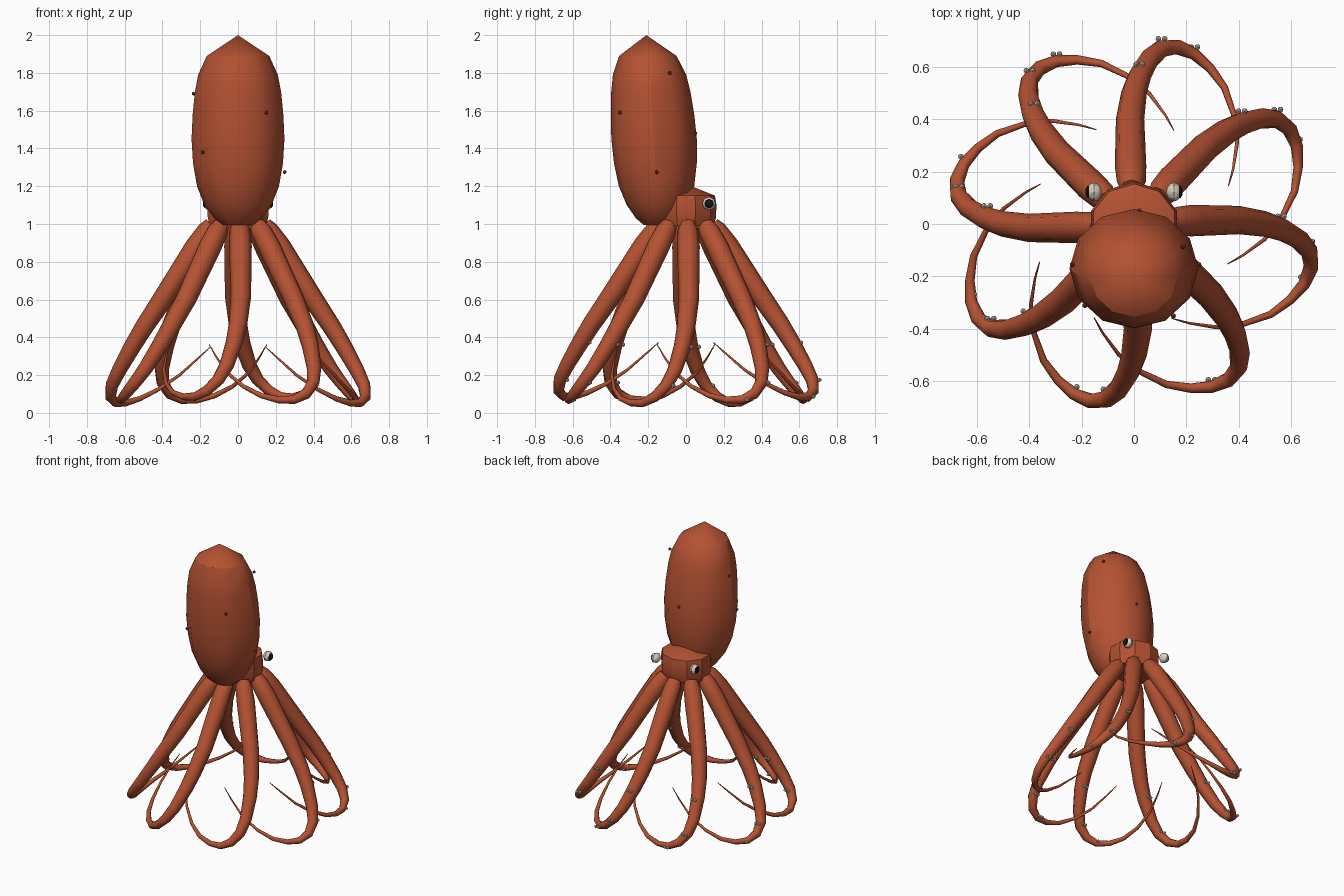
import bpy, bmesh, math
from mathutils import Vector, Matrix

if "Cube" in bpy.data.objects:
    bpy.data.objects.remove(bpy.data.objects["Cube"])


def material(name, rgb):
    m = bpy.data.materials.new(name)
    m.diffuse_color = (*rgb, 1)
    m.use_nodes = True
    m.node_tree.nodes["Principled BSDF"].inputs["Base Color"].default_value = m.diffuse_color
    return m


SKIN = material("rust skin", (0.46, 0.085, 0.032))
WART = material("dark red wart", (0.30, 0.04, 0.02))
PALE = material("pale sucker", (0.58, 0.55, 0.46))
EYE = material("cream eye", (0.70, 0.64, 0.53))
BLACK = material("black pupil", (0.008, 0.008, 0.01))


def finish(name, bm, mat, smooth=True):
    bmesh.ops.recalc_face_normals(bm, faces=bm.faces)
    me = bpy.data.meshes.new(name)
    bm.to_mesh(me)
    bm.free()
    me.materials.append(mat)
    ob = bpy.data.objects.new(name, me)
    bpy.context.collection.objects.link(ob)
    if smooth:
        bpy.ops.object.select_all(action='DESELECT')
        ob.select_set(True)
        bpy.context.view_layer.objects.active = ob
        bpy.ops.object.shade_smooth_by_angle(angle=math.radians(32))
    return ob


def lathe(name, rings, sides, ratio, mat, top=None):
    """Stack of rings (z, centre y, x radius), with an optional top point."""
    bm = bmesh.new()
    loops = []
    for z, cy, r in rings:
        loops.append([bm.verts.new((r * math.cos(a), cy + ratio * r * math.sin(a), z))
                      for a in (math.pi / 2 + i * math.tau / sides for i in range(sides))])
    for lo, hi in zip(loops, loops[1:]):
        for i in range(sides):
            j = (i + 1) % sides
            bm.faces.new((lo[i], lo[j], hi[j], hi[i]))
    bm.faces.new(loops[0])
    tip = bm.verts.new(top)
    for i in range(sides):
        bm.faces.new((loops[-1][i], loops[-1][(i + 1) % sides], tip))
    return finish(name, bm, mat)


# Mantle: tall pointed sac leaning forward
lathe("mantle", [
    (0.995, -0.15, 0.08), (1.03, -0.15, 0.125), (1.10, -0.15, 0.178), (1.20, -0.156, 0.217),
    (1.32, -0.162, 0.238), (1.45, -0.169, 0.246), (1.58, -0.177, 0.240),
    (1.70, -0.186, 0.228), (1.79, -0.193, 0.211), (1.89, -0.202, 0.165)],
    12, 0.92, SKIN, (0, -0.21, 2.0))

# Head: low drum with a shallow dome
lathe("head", [(0.99, 0, 0.155), (1.03, 0, 0.168), (1.10, 0, 0.172), (1.15, 0, 0.163)],
      10, 0.94, SKIN, (0, 0.03, 1.2))

# Eyes with pupils on the outer sides
for side, label in ((1, "right"), (-1, "left")):
    for part, x, r, thick, mat in (("eye", 0.152, 0.036, 0.8, EYE),
                                   ("pupil", 0.172, 0.025, 0.55, BLACK)):
        bm = bmesh.new()
        bmesh.ops.create_uvsphere(
            bm, u_segments=8, v_segments=6, radius=r,
            matrix=Matrix.Translation((side * x, 0.122, 1.108))
            @ Matrix.Diagonal((thick, 1, 1, 1)) @ Matrix.Rotation(math.pi / 2, 4, 'Y'))
        finish(f"{label}_{part}", bm, mat)

# Warts scattered over the mantle
bm = bmesh.new()
for p in ((-0.235, -0.155, 1.69), (-0.187, -0.31, 1.38), (0.15, -0.35, 1.59),
          (0.247, -0.155, 1.275), (0.187, -0.085, 1.80), (0.02, 0.05, 1.48)):
    bmesh.ops.create_icosphere(bm, subdivisions=1, radius=0.011,
                               matrix=Matrix.Translation(p))
finish("mantle_warts", bm, WART, False)

# Arm path: x, y, z, radius, pointing along +x and curling clockwise
ARM = [
    (0.135, 0.01, 1.00, 0.042), (0.16, 0.01, 0.965, 0.055), (0.22, 0.013, 0.88, 0.060),
    (0.40, 0.015, 0.60, 0.054), (0.50, 0.00, 0.45, 0.049), (0.56, -0.02, 0.35, 0.045),
    (0.63, -0.06, 0.225, 0.039), (0.668, -0.105, 0.145, 0.034), (0.675, -0.165, 0.085, 0.029),
    (0.648, -0.23, 0.053, 0.023), (0.595, -0.29, 0.052, 0.018), (0.52, -0.345, 0.075, 0.014),
    (0.42, -0.38, 0.125, 0.011), (0.31, -0.393, 0.20, 0.008), (0.21, -0.378, 0.29, 0.005),
    (0.145, -0.36, 0.35, 0.002)]

suckers = bmesh.new()
for k in range(8):
    ang = k * math.pi / 4
    turn = Matrix.Rotation(ang, 3, 'Z')
    lift = 0.035 * math.sin(ang) ** 2      # front and back arms hang a little higher
    pts = [turn @ Vector((x, y, z + lift * (1 - z))) for x, y, z, r in ARM]

    # Tapered eight-sided tube
    cu = bpy.data.curves.new(f"arm_{k + 1}", 'CURVE')
    cu.dimensions = '3D'
    cu.bevel_depth = 1.0
    cu.bevel_resolution = 2
    cu.use_fill_caps = True
    sp = cu.splines.new('POLY')
    sp.points.add(len(pts) - 1)
    for q, p, row in zip(sp.points, pts, ARM):
        q.co = (*p, 1)
        q.radius = row[3]
    sp.use_smooth = True
    cu.materials.append(SKIN)
    ob = bpy.data.objects.new(f"arm_{k + 1}", cu)
    bpy.context.collection.objects.link(ob)
    bpy.ops.object.select_all(action='DESELECT')
    ob.select_set(True)
    bpy.context.view_layer.objects.active = ob
    bpy.ops.object.convert(target='MESH')
    bpy.ops.object.shade_smooth_by_angle(angle=math.radians(50))

    # Pairs of suckers on the rear side of each arm
    for i in (5, 7, 9):
        for dx in (-0.012, 0.012):
            c = pts[i] + Vector((dx, ARM[i][3] + 0.004, 0))
            bmesh.ops.create_icosphere(suckers, subdivisions=1, radius=0.012,
                                       matrix=Matrix.Translation(c))
finish("suckers", suckers, PALE, False)
